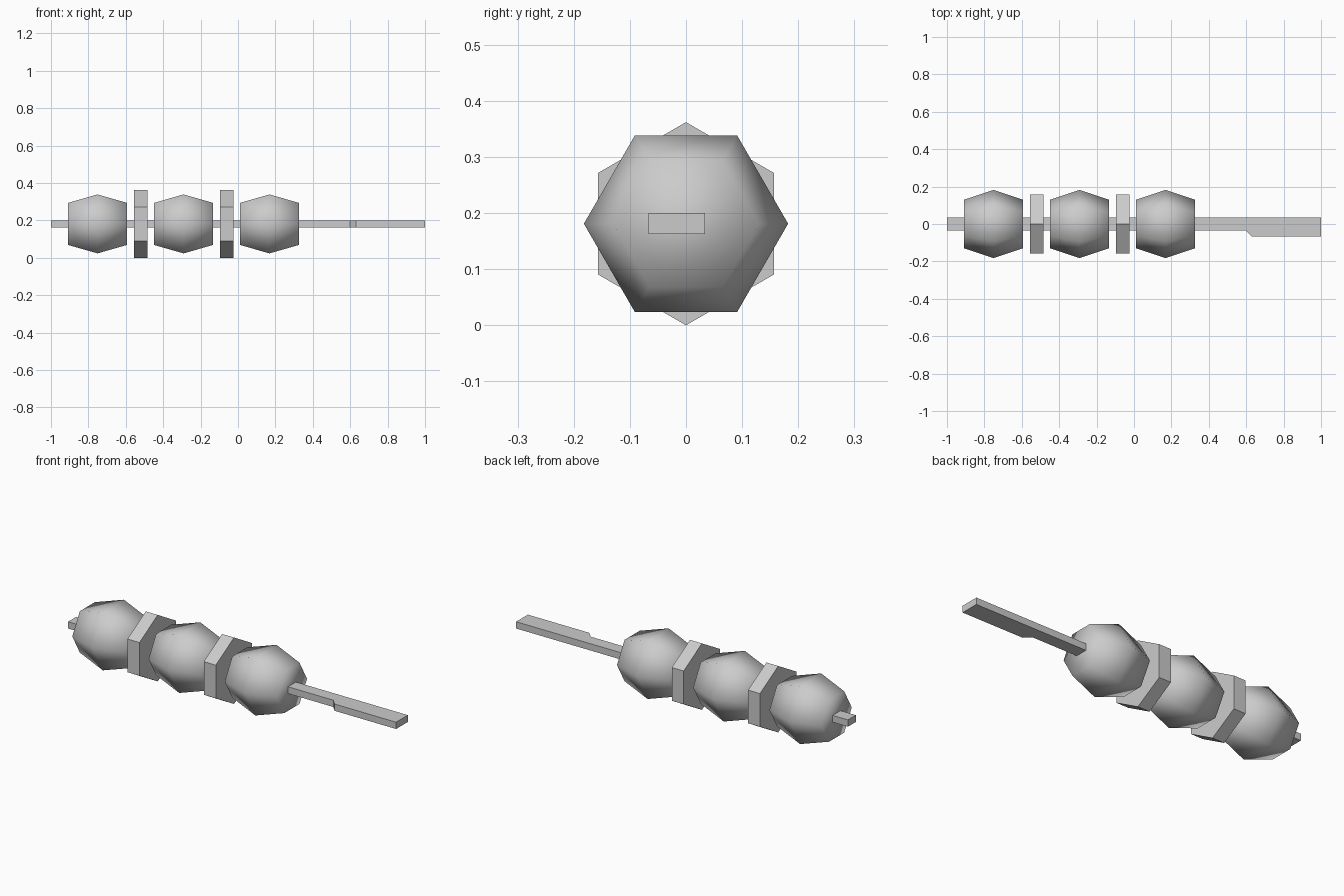
import bpy, bmesh
from math import cos, sin, tau

if "Cube" in bpy.data.objects:
    bpy.data.objects.remove(bpy.data.objects["Cube"])

AXIS_Z = 0.181


def make_object(name, bm, smooth):
    bmesh.ops.recalc_face_normals(bm, faces=bm.faces)
    for f in bm.faces:
        f.smooth = smooth
    mesh = bpy.data.meshes.new(name)
    bm.to_mesh(mesh)
    bm.free()
    obj = bpy.data.objects.new(name, mesh)
    bpy.context.collection.objects.link(obj)
    return obj


def hex_lathe(name, cx, profile, turn, smooth):
    """Six-sided solid along x from (x offset, radius) rings."""
    bm = bmesh.new()
    rings = [[bm.verts.new((cx + dx, r * cos(tau * (i + turn) / 6),
                            AXIS_Z + r * sin(tau * (i + turn) / 6)))
              for i in range(6)] for dx, r in profile]
    for a, b in zip(rings, rings[1:]):
        for i in range(6):
            j = (i + 1) % 6
            bm.faces.new((a[i], a[j], b[j], b[i]))
    bm.faces.new(rings[0])
    bm.faces.new(rings[-1])
    return make_object(name, bm, smooth)


# Rounded dumplings, corners pointing sideways
for n, x in enumerate((-0.751, -0.291, 0.168)):
    hex_lathe(f"ball_{n + 1}", x, [(-0.157, 0.13), (0, 0.182), (0.157, 0.13)], 0, True)

# Flat slices between them, corners pointing up
for n, x in enumerate((-0.52, -0.06)):
    hex_lathe(f"slice_{n + 1}", x, [(-0.036, 0.181), (0.036, 0.181)], 0.5, False)

# Flat stick with the wider handle on one side
outline = [(-1, 0.034), (-1, -0.034), (0.598, -0.034), (0.63, -0.067), (1, -0.067), (1, 0.034)]
bm = bmesh.new()
face = bm.faces.new([bm.verts.new((x, y, 0.163)) for x, y in outline])
ext = bmesh.ops.extrude_face_region(bm, geom=[face], use_keep_orig=True)
top = [v for v in ext["geom"] if isinstance(v, bmesh.types.BMVert)]
bmesh.ops.translate(bm, verts=top, vec=(0, 0, 0.037))
make_object("skewer_stick", bm, False)
